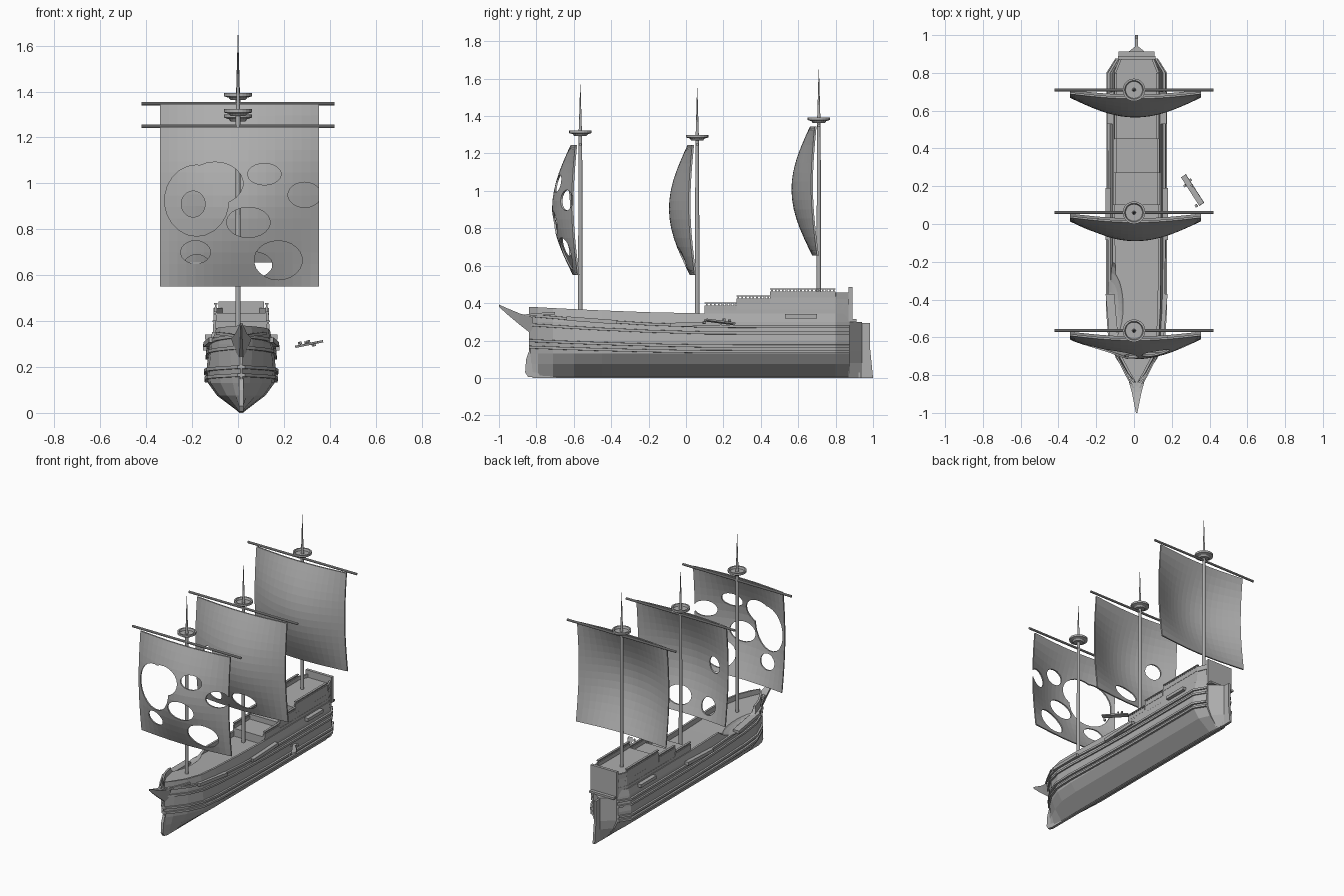
import bpy, bmesh, math
from mathutils import Vector, Matrix

if "Cube" in bpy.data.objects:
    bpy.data.objects.remove(bpy.data.objects["Cube"])

CX = 0.014   # hull centre line
grey = bpy.data.materials.new("weathered grey")
grey.diffuse_color = (0.42, 0.42, 0.42, 1)
grey.use_nodes = True
grey.node_tree.nodes["Principled BSDF"].inputs["Base Color"].default_value = grey.diffuse_color

def finish(name, bm):
    bmesh.ops.recalc_face_normals(bm, faces=bm.faces)
    me = bpy.data.meshes.new(name)
    bm.to_mesh(me)
    bm.free()
    me.materials.append(grey)
    ob = bpy.data.objects.new(name, me)
    bpy.context.collection.objects.link(ob)
    return ob

def loft(name, rings):
    bm = bmesh.new()
    vs = [[bm.verts.new(p) for p in r] for r in rings]
    n = len(vs[0])
    for a, b in zip(vs, vs[1:]):
        for i in range(n):
            j = (i + 1) % n
            bm.faces.new((a[i], a[j], b[j], b[i]))
    bm.faces.new(vs[0])
    bm.faces.new(vs[-1])
    return finish(name, bm)

def boxes(name, items):
    """items: (centre, size, rotation about z)"""
    bm = bmesh.new()
    for c, s, *r in items:
        m = Matrix.Translation(c) @ Matrix.Rotation(r[0] if r else 0, 4, 'Z')
        bmesh.ops.create_cube(bm, size=1, matrix=m @ Matrix.Diagonal((*s, 1)))
    return finish(name, bm)

def lathe(name, prof, x, y, n=16):
    return loft(name, [[(x + r * math.cos(2 * math.pi * i / n), y + r * math.sin(2 * math.pi * i / n), z)
                        for i in range(n)] for r, z in prof])

def cut(ob, cutters):
    for c in cutters:
        c.hide_render = True
        m = ob.modifiers.new("cut", 'BOOLEAN')
        m.operation, m.object, m.solver = 'DIFFERENCE', c, 'EXACT'
    bpy.context.view_layer.update()
    dg = bpy.context.evaluated_depsgraph_get()
    me = bpy.data.meshes.new_from_object(ob.evaluated_get(dg))
    ob.modifiers.clear()
    ob.data = me

def interp(tab, t):
    if t <= tab[0][0]:
        return tab[0][1]
    for (a, u), (b, v) in zip(tab, tab[1:]):
        if t <= b:
            return u + (v - u) * (t - a) / (b - a)
    return tab[-1][1]

# ---- hull shape rules
PLAN = [(-.84, .05), (-.79, .36), (-.71, .70), (-.6, .94), (-.45, 1), (.8, 1), (.875, .68)]
WIDTH = [(.005, .012), (.075, .105), (.13, .145), (.2, .15), (.3, .138), (.36, .125)]
YS = [-.84, -.79, -.71, -.6, -.45, -.2, .1, .45, .8, .875]

def half(y, z):
    p = 1 + max(0, .3 - z) * 2 if y < 0 else 1
    return interp(WIDTH, z) * interp(PLAN, y) ** p

def sheer(y):
    return .345 + .035 * max(0, (.1 - y) / .93) ** 1.5

rings = []
for y in YS:
    s = sheer(y)
    side = [(half(y, z), z) for z in (.005, .075, .13, .2, .3, s)]
    inner = max(side[-1][0] - .014, .002)
    side += [(inner, s), (inner, s - .035)]
    rings.append([(CX + h, y, z) for h, z in side] + [(CX - h, y, z) for h, z in side[::-1]])
hull = loft("hull", rings)

# ---- wales: raised strips running along both sides
strips = [hull]
for k, (z0, rise, out) in enumerate([(.14, .025, .013), (.17, .03, .013), (.24, .045, .01), (.275, .06, .012)]):
    for s in (-1, 1):
        rr = []
        for y in YS:
            z = z0 + rise * max(0, (.2 - y) / 1.04) ** 1.6
            a, b = half(y, z) - .006, half(y, z) + out
            rr.append([(CX + s * a, y, z - .008), (CX + s * b, y, z - .007),
                       (CX + s * b, y, z + .007), (CX + s * a, y, z + .008)])
        strips.append(loft("wale_%d" % k, rr))

# ---- broken scoop in the port bow
bm = bmesh.new()
bmesh.ops.create_uvsphere(bm, u_segments=24, v_segments=12, radius=1,
                          matrix=Matrix.Translation((-.125, -.42, .375)) @ Matrix.Diagonal((.085, .23, .085, 1)))
scoop = finish("scoop_cutter", bm)
for ob in (hull, strips[-2]):
    cut(ob, [scoop])
bpy.data.objects.remove(scoop)

# ---- stem, keel and beak
def plate(name, pts, t):
    return loft(name, [[(CX + s * t, y, z) for y, z in pts] for s in (-1, 1)])

plate("stem", [(-.78, .003), (-.845, .006), (-.86, .03), (-.855, .1), (-.83, .17),
               (-.835, .25), (-.86, .3), (-.86, .34), (-.78, .33)], .009)
plate("keel", [(-.82, 0), (.93, 0), (.93, .03), (-.82, .03)], .009)
loft("beak", [[(CX - h, y, b), (CX + h, y, b), (CX + w, y, t), (CX - w, y, t)] for y, h, w, b, t in
              [(-1, .002, .004, .38, .392), (-.95, .004, .014, .335, .37), (-.89, .006, .026, .285, .345),
               (-.82, .01, .045, .23, .325)]])
for s in (-1, 1):   # head rails
    loft("head_rail", [[(CX + s * (x + dx), y, z + dz) for dx, dz in ((0, 0), (.01, 0), (.01, .012), (0, .012))]
                       for x, y, z in ((.005, -.88, .325), (.05, -.8, .335), (.1, -.7, .34))])

# ---- stern castle: stepped decks
def castle(name, y0, top, w):
    plan = [(y, f) for y, f in ((y0, 1), (.8, 1), (.875, .75))]
    loft(name, [[(CX - .125 * f, y, .3), (CX + .125 * f, y, .3), (CX + w * f, y, top), (CX - w * f, y, top)]
                for y, f in plan])

castle("quarter_deck", .1, .365, .122)
castle("upper_deck", .27, .40, .118)
castle("poop_deck", .45, .435, .115)

# ---- bulwarks and railings on the steps
items = []
for y0, y1, z0, z1, w in ((.1, .27, .36, .403, .117), (.27, .45, .395, .442, .114), (.45, .80, .43, .478, .111)):
    for s in (-1, 1):
        x, ym, l = CX + s * w, (y0 + y1) / 2, y1 - y0
        items += [((x, ym, (z0 + z1 - .016) / 2), (.012, l, z1 - z0 - .016)), ((x, ym, z1 - .003), (.015, l, .006))]
        n = round(l / .02)
        items += [((x, y0 + (i + .5) * l / n, z1 - .011), (.008, .009, .014)) for i in range(n)]
boxes("railings", items)
boxes("stern_walls", [((CX + s * .1, .838, .44), (.012, .08, .035), s * .38) for s in (-1, 1)])

# ---- transom, ledge, sternpost and rudder
boxes("transom", [((CX, .88, .395), (.2, .02, .18)), ((CX, .89, .307), (.19, .045, .014))])
loft("sternpost", [[(CX - h, .87, z), (CX + h, .87, z), (CX + .008, .94, z), (CX - .008, .94, z)]
                   for h, z in ((.012, .003), (.07, .08), (.095, .14), (.095, .3))])
plate("rudder", [(.925, 0), (1, 0), (.985, .15), (.985, .295), (.925, .295)], .008)

# ---- channels (chain platforms) along the sides
for y0, y1, za, zb in ((-.64, -.37, .318, .298), (-.085, .19, .283, .293), (.53, .7, .33, .33)):
    for s in (-1, 1):
        loft("channel", [[(CX + s * (half(y, z) - .02), y, z - .011), (CX + s * (half(y, z) + .026), y, z - .011),
                          (CX + s * (half(y, z) + .026), y, z + .011), (CX + s * (half(y, z) - .02), y, z + .011)]
                         for y, z in ((y0, za), (y1, zb))])

# ---- masts, tops and yards
def mast(y, base, nest, tip, yard):
    lathe("mast", [(.012, base), (.010, nest), (.008, nest + .02), (.001, tip)], 0, y, 12)
    lathe("crows_nest", [(.032, nest - .022), (.04, nest - .012), (.06, nest - .006), (.06, nest + .008),
                         (.05, nest + .008), (.045, nest - .006)], 0, y, 20)
    bm = bmesh.new()
    bmesh.ops.create_cone(bm, cap_ends=True, segments=10, radius1=.008, radius2=.008, depth=.84,
                          matrix=Matrix.Translation((0, y, yard)) @ Matrix.Rotation(math.pi / 2, 4, 'Y'))
    finish("yard", bm)

# ---- sails: billowed sheet with elliptical holes (x, z, rx, rz)
def sail(y, z0, z1, holes):
    nx, nz = 18, 14
    bm = bmesh.new()
    sheets = []
    for t in (0, .01):
        g = []
        for j in range(nz + 1):
            v = j / nz
            row = []
            for i in range(nx + 1):
                u = 2 * i / nx - 1
                c, b = math.cos(u * math.pi / 2), math.sin(v * math.pi)
                tilt = .012 * (v - .5)
                row.append(bm.verts.new((.007 + .347 * u, y - .006 - tilt - .025 * c - b * (.025 + .08 * c) - t,
                                         z0 + (z1 - z0) * v)))
            g.append(row)
        for j in range(nz):
            for i in range(nx):
                bm.faces.new((g[j][i], g[j][i + 1], g[j + 1][i + 1], g[j + 1][i]))
        sheets.append(g)
    edges = [[r[0] for r in g] + g[-1][1:] + [r[-1] for r in g[-2::-1]] + g[0][-2:0:-1] for g in sheets]
    a, b = edges
    for i in range(len(a)):
        j = (i + 1) % len(a)
        bm.faces.new((a[i], a[j], b[j], b[i]))
    ob = finish("sail", bm)
    cs = []
    for x, z, rx, rz in holes:
        bm = bmesh.new()
        m = Matrix.Translation((x, y - .08, z)) @ Matrix.Diagonal((rx, 1, rz, 1)) @ Matrix.Rotation(math.pi / 2, 4, 'X')
        bmesh.ops.create_cone(bm, cap_ends=True, segments=22, radius1=1, radius2=1, depth=.4, matrix=m)
        cs.append(finish("hole_cutter", bm))
    if cs:
        cut(ob, cs)
        for c in cs:
            bpy.data.objects.remove(c)

mast(-.565, .3, 1.315, 1.57, 1.248)
mast(.06, .29, 1.292, 1.55, 1.248)
mast(.71, .4, 1.385, 1.65, 1.348)
sail(-.57, .55, 1.245, [(-.18, .925, .14, .155), (-.10, 1.0, .122, .093), (.175, .665, .105, .085), (.115, 1.04, .073, .047),
                        (.045, .83, .095, .066), (.29, .95, .072, .055), (-.185, .7, .065, .05)])
sail(.055, .55, 1.245, [(-.195, .91, .052, .057), (-.18, .635, .06, .055), (.06, .645, .09, .058)])
sail(.71, .655, 1.345, [])

# ---- floating broken plank with splinters
p = boxes("loose_plank", [((0, 0, 0), (.03, .18, .01)), ((-.02, .04, .012), (.012, .012, .012)),
                          ((.02, .05, .008), (.012, .012, .012)), ((-.03, -.08, -.008), (.012, .014, .012)),
                          ((.012, .02, .01), (.01, .012, .014))])
p.matrix_world = Matrix.Translation((.31, .18, .3)) @ Matrix.Rotation(-.2, 4, 'Y') @ Matrix.Rotation(.58, 4, 'Z')
